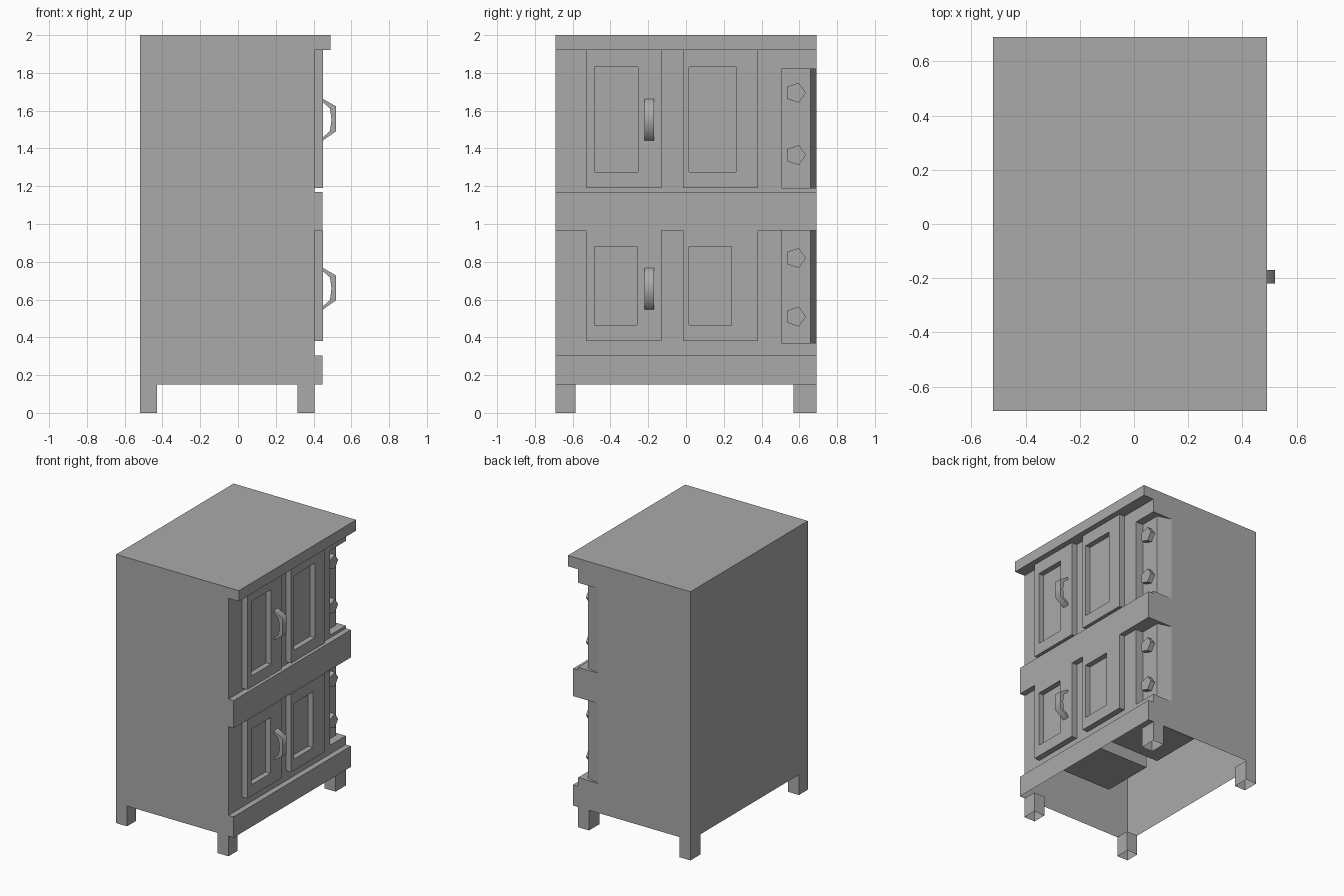
import bpy, bmesh, math
from mathutils import Vector

if "Cube" in bpy.data.objects:
    bpy.data.objects.remove(bpy.data.objects["Cube"], do_unlink=True)

# Single painted-metal colour
grey = bpy.data.materials.new("plain_grey")
grey.use_nodes = True
GREY = (0.4, 0.4, 0.4, 1.0)
grey.diffuse_color = GREY
grey.node_tree.nodes["Principled BSDF"].inputs["Base Color"].default_value = GREY


def finish(name, bm):
    """Turn a bmesh into a named, coloured object."""
    mesh = bpy.data.meshes.new(name)
    bm.to_mesh(mesh)
    bm.free()
    mesh.materials.append(grey)
    obj = bpy.data.objects.new(name, mesh)
    bpy.context.collection.objects.link(obj)
    return obj


def prism(points, offset):
    """Closed prism from a loop of 3D points swept along offset."""
    bm = bmesh.new()
    face = bm.faces.new([bm.verts.new(p) for p in points])
    swept = bmesh.ops.extrude_face_region(bm, geom=[face])["geom"]
    verts = [v for v in swept if isinstance(v, bmesh.types.BMVert)]
    bmesh.ops.translate(bm, verts=verts, vec=Vector(offset))
    bmesh.ops.recalc_face_normals(bm, faces=bm.faces)
    return bm


def box(x0, x1, y0, y1, z0, z1):
    return prism([(x0, y0, z0), (x1, y0, z0), (x1, y1, z0), (x0, y1, z0)], (0, 0, z1 - z0))


# Body: side profile with overhanging top and two front rails, swept along y
side = [(-0.52, 0.15), (0.447, 0.15), (0.447, 0.305), (0.405, 0.305),
        (0.405, 0.965), (0.447, 0.965), (0.447, 1.17), (0.405, 1.17),
        (0.405, 1.92), (0.49, 1.92), (0.49, 2.0), (-0.52, 2.0)]
body = finish("cabinet_body", prism([(x, -0.69, z) for x, z in side], (0, 1.38, 0)))

# Control recesses: corner notches with a slanted outer edge
notch = [(0.43, 0.505), (0.345, 0.505), (0.345, 0.66), (0.205, 0.70), (0.43, 0.70)]
for z0, z1 in ((0.37, 0.965), (1.19, 1.82)):
    cutter = finish("recess_cutter", prism([(x, y, z0) for x, y in notch], (0, 0, z1 - z0)))
    cutter.hide_render = True
    mod = body.modifiers.new("recess", "BOOLEAN")
    mod.operation, mod.solver, mod.object = "DIFFERENCE", "EXACT", cutter
    bpy.context.view_layer.objects.active = body
    bpy.ops.object.modifier_apply(modifier=mod.name)
    bpy.data.objects.remove(cutter, do_unlink=True)

# The underside of the cabinet is open
bm = bmesh.new()
bm.from_mesh(body.data)
under = [f for f in bm.faces if f.normal.z < -0.9 and f.calc_center_median().z < 0.16]
bmesh.ops.delete(bm, geom=under, context="FACES")
bm.to_mesh(body.data)
bm.free()

# Legs: open square tubes
for x_name, x0, x1 in (("left", 0.315, 0.405), ("right", -0.52, -0.43)):
    for y_name, y0, y1 in (("front", -0.69, -0.585), ("back", 0.57, 0.69)):
        bm = box(x0, x1, y0, y1, 0, 0.15)
        ends = [f for f in bm.faces if abs(f.normal.z) > 0.9]
        bmesh.ops.delete(bm, geom=ends, context="FACES_ONLY")
        finish(f"{y_name}_{x_name}_leg", bm)


def door(name, y, z, panel_y, panel_z):
    """Deep door block with a sunken panel in its outer face."""
    bm = box(-0.22, 0.449, *y, *z)
    front = max(bm.faces, key=lambda f: f.calc_center_median().x)
    bmesh.ops.inset_individual(bm, faces=[front], thickness=0.04)
    ym, zm = sum(y) / 2, sum(z) / 2
    for v in front.verts:
        v.co.y = panel_y[v.co.y > ym]
        v.co.z = panel_z[v.co.z > zm]
    bmesh.ops.inset_individual(bm, faces=[front], thickness=0.0, depth=-0.04)
    finish(name, bm)


# Handle outline in x and z, about its middle height
outer = [(0.447, 0.112), (0.52, 0.07), (0.52, -0.06), (0.447, -0.112)]
inner = [(0.447, -0.095), (0.487, -0.06), (0.495, 0.0), (0.487, 0.06), (0.447, 0.095)]


def handle(name, z):
    loop = [(x, -0.22, z + h) for x, h in outer + inner]
    obj = finish(name, prism(loop, (0, 0.05, 0)))
    bpy.ops.object.select_all(action="DESELECT")
    obj.select_set(True)
    bpy.context.view_layer.objects.active = obj
    bpy.ops.object.shade_smooth_by_angle(angle=math.radians(65))


def knob(name, z):
    """Five-sided knob standing on the recess face."""
    ring = [(0.34, 0.58 + 0.055 * math.cos(i * math.tau / 5),
             z + 0.055 * math.sin(i * math.tau / 5)) for i in range(5)]
    finish(name, prism(ring, (0.04, 0, 0)))


# Two tiers, each with two doors, a handle and two knobs
tiers = [("lower", (0.38, 0.965), (0.465, 0.88), -0.26, 0.24, 0.657, (0.51, 0.82)),
         ("upper", (1.19, 1.92), (1.275, 1.83), -0.255, 0.265, 1.552, (1.365, 1.695))]
for tier, z, panel_z, edge_a, edge_b, handle_z, knob_z in tiers:
    door(f"{tier}_handle_door", (-0.53, -0.13), z, (-0.485, edge_a), panel_z)
    door(f"{tier}_plain_door", (-0.015, 0.38), z, (0.015, edge_b), panel_z)
    handle(f"{tier}_door_handle", handle_z)
    for i, kz in enumerate(knob_z):
        knob(f"{tier}_knob_{i + 1}", kz)
